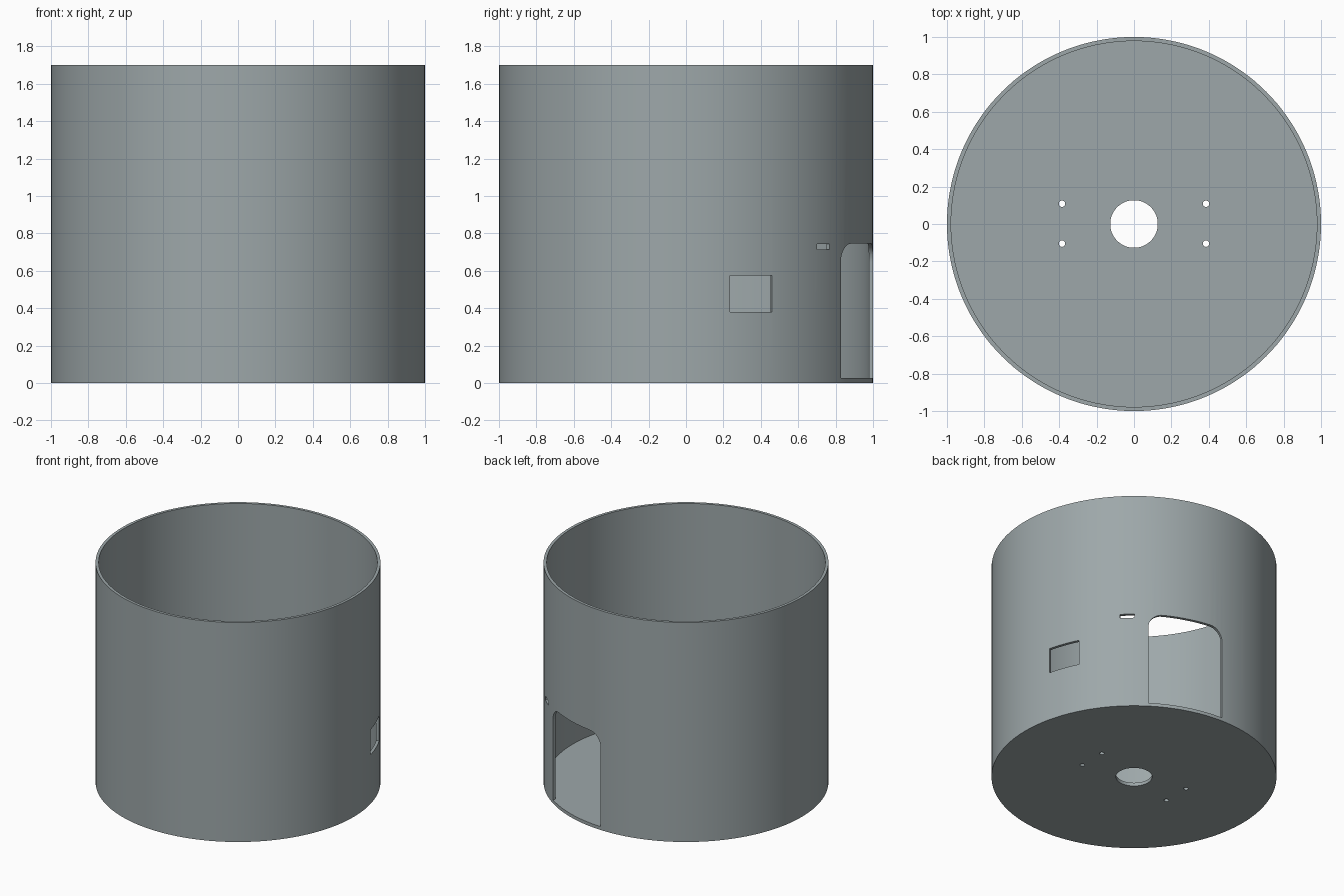
import bpy, bmesh, math
from mathutils import Matrix, Vector

if "Cube" in bpy.data.objects:
    bpy.data.objects.remove(bpy.data.objects["Cube"])

HEIGHT, R_OUT, R_IN, FLOOR = 1.70, 1.0, 0.978, 0.026

grey = bpy.data.materials.new("blue_grey")
grey.diffuse_color = (0.34, 0.39, 0.40, 1)
grey.use_nodes = True
grey.node_tree.nodes["Principled BSDF"].inputs["Base Color"].default_value = grey.diffuse_color


def add_object(name, bm):
    bmesh.ops.recalc_face_normals(bm, faces=bm.faces)
    mesh = bpy.data.meshes.new(name)
    bm.to_mesh(mesh)
    bm.free()
    obj = bpy.data.objects.new(name, mesh)
    bpy.context.collection.objects.link(obj)
    return obj


def revolve(name, profile, steps=144):
    """Lathe a closed (radius, z) profile around the z axis."""
    bm = bmesh.new()
    verts = [bm.verts.new((r, 0, z)) for r, z in profile]
    edges = [bm.edges.new((a, b)) for a, b in zip(verts, verts[1:] + verts[:1])]
    bmesh.ops.spin(bm, geom=verts + edges, cent=(0, 0, 0), axis=(0, 0, 1),
                   angle=math.tau, steps=steps)
    bmesh.ops.remove_doubles(bm, verts=bm.verts, dist=1e-5)
    return add_object(name, bm)


def wall_cutter(name, angle, outline):
    """Push a (sideways, z) outline radially through the wall at an angle."""
    bm = bmesh.new()
    face = bm.faces.new([bm.verts.new((0.7, s, z)) for s, z in outline])
    ext = bmesh.ops.extrude_face_region(bm, geom=[face])
    moved = [v for v in ext["geom"] if isinstance(v, bmesh.types.BMVert)]
    bmesh.ops.translate(bm, verts=moved, vec=Vector((0.6, 0, 0)))
    bm.transform(Matrix.Rotation(math.radians(angle), 4, "Z"))
    return add_object(name, bm)


def floor_cutter(name, x, y, radius, segments):
    bm = bmesh.new()
    bmesh.ops.create_cone(bm, cap_ends=True, segments=segments, radius1=radius,
                          radius2=radius, depth=0.2,
                          matrix=Matrix.Translation((x, y, 0)))
    return add_object(name, bm)


def box(half, z0, z1):
    return [(-half, z0), (half, z0), (half, z1), (-half, z1)]


# Doorway outline with rounded upper corners
W, TOP, RAD = 0.278, 0.745, 0.10
door = [(-W, FLOOR), (W, FLOOR)]
for cx, start in ((W - RAD, 0), (RAD - W, 90)):
    for i in range(11):
        a = math.radians(start + 9 * i)
        door.append((cx + RAD * math.cos(a), TOP - RAD + RAD * math.sin(a)))

# Open drum: floor with centre hole, thin wall
drum = revolve("drum", [(0.127, 0), (R_OUT, 0), (R_OUT, HEIGHT),
                        (R_IN, HEIGHT), (R_IN, FLOOR), (0.127, FLOOR)])
drum.data.materials.append(grey)

# Doorway, window, two latch slots and four screw holes
cutters = [wall_cutter("doorway_cutter", 72, door),
           wall_cutter("window_cutter", 20.5, box(0.12, 0.38, 0.575))]
for angle in (47.3, 97):
    cutters.append(wall_cutter("slot_cutter", angle, box(0.05, 0.713, 0.743)))
for x in (-0.385, 0.385):
    for y in (-0.105, 0.108):
        cutters.append(floor_cutter("screw_hole_cutter", x, y, 0.017, 24))

for cutter in cutters:
    mod = drum.modifiers.new(cutter.name, "BOOLEAN")
    mod.operation, mod.solver, mod.object = "DIFFERENCE", "EXACT", cutter

# Bake the cuts, then remove the cutters
graph = bpy.context.evaluated_depsgraph_get()
mesh = bpy.data.meshes.new_from_object(drum.evaluated_get(graph))
drum.modifiers.clear()
drum.data = mesh
mesh.materials.clear()
mesh.materials.append(grey)
for poly in mesh.polygons:
    poly.material_index = 0
for cutter in cutters:
    bpy.data.objects.remove(cutter)

bpy.context.view_layer.objects.active = drum
drum.select_set(True)
bpy.ops.object.shade_smooth_by_angle(angle=math.radians(30))
